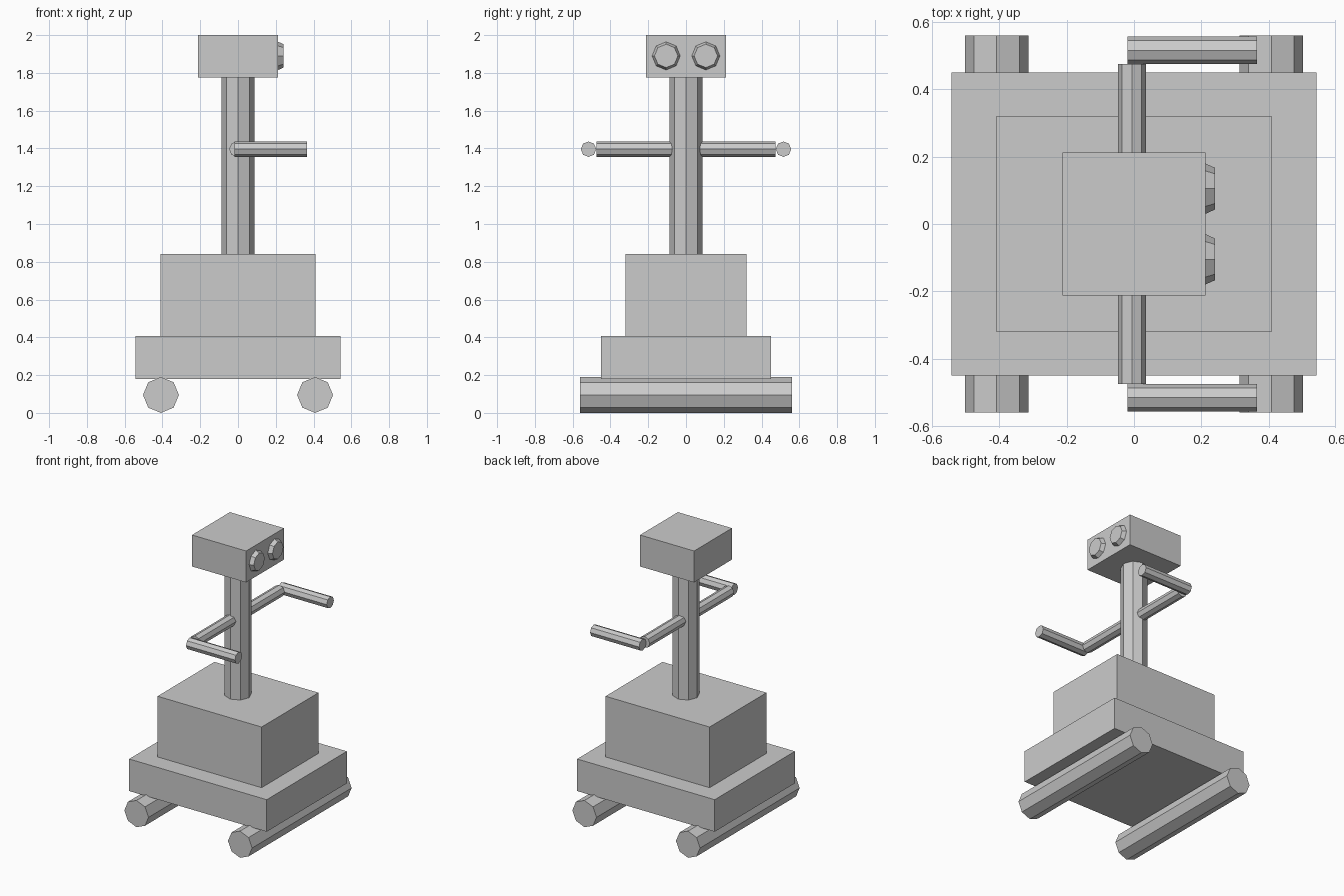
import bpy
import math
from mathutils import Vector

if "Cube" in bpy.data.objects:
    bpy.data.objects.remove(bpy.data.objects["Cube"], do_unlink=True)

# Single plain grey finish
grey = bpy.data.materials.new("light_grey")
grey.use_nodes = True
GREY = (0.6, 0.6, 0.6, 1.0)
grey.diffuse_color = GREY
grey.node_tree.nodes["Principled BSDF"].inputs["Base Color"].default_value = GREY

ROT = {"x": (0, math.pi / 2, 0), "y": (math.pi / 2, 0, 0), "z": (0, 0, 0)}


def finish(name):
    obj = bpy.context.object
    obj.name = obj.data.name = name
    obj.data.materials.clear()
    obj.data.materials.append(grey)
    return obj


def box(name, half_x, half_y, z0, z1):
    bpy.ops.mesh.primitive_cube_add(size=1, location=(0, 0, (z0 + z1) / 2))
    obj = finish(name)
    size = Vector((2 * half_x, 2 * half_y, z1 - z0))
    for v in obj.data.vertices:
        v.co *= size
    return obj


def rod(name, axis, center, length, r1, r2=None):
    """Eight-sided rod along an axis; r2 tapers the far end."""
    bpy.ops.mesh.primitive_cone_add(vertices=8, radius1=r1, radius2=r1 if r2 is None else r2,
                                    depth=length, location=center, rotation=ROT[axis])
    return finish(name)


# Body: chassis, torso, neck and head
box("chassis", 0.542, 0.451, 0.18, 0.408)
box("torso", 0.41, 0.32, 0.408, 0.84)
rod("neck", "z", (0, 0, 1.308), 0.936, 0.087)
box("head", 0.213, 0.213, 1.776, 2.0)

# Rollers under the chassis
for name, x in (("front_roller", 0.408), ("rear_roller", -0.408)):
    rod(name, "y", (x, 0, 0.095), 1.12, 0.095)

# Cross bar through the neck forms both upper arms
rod("upper_arms", "y", (-0.006, 0, 1.396), 0.95, 0.041)

# Forearms and tapered eyes on either side
for side, s in (("left", 1), ("right", -1)):
    rod(side + "_forearm", "x", (0.173, s * 0.516, 1.396), 0.385, 0.041)
    rod(side + "_eye", "x", (0.2265, s * 0.105, 1.89), 0.029, 0.075, 0.062)
